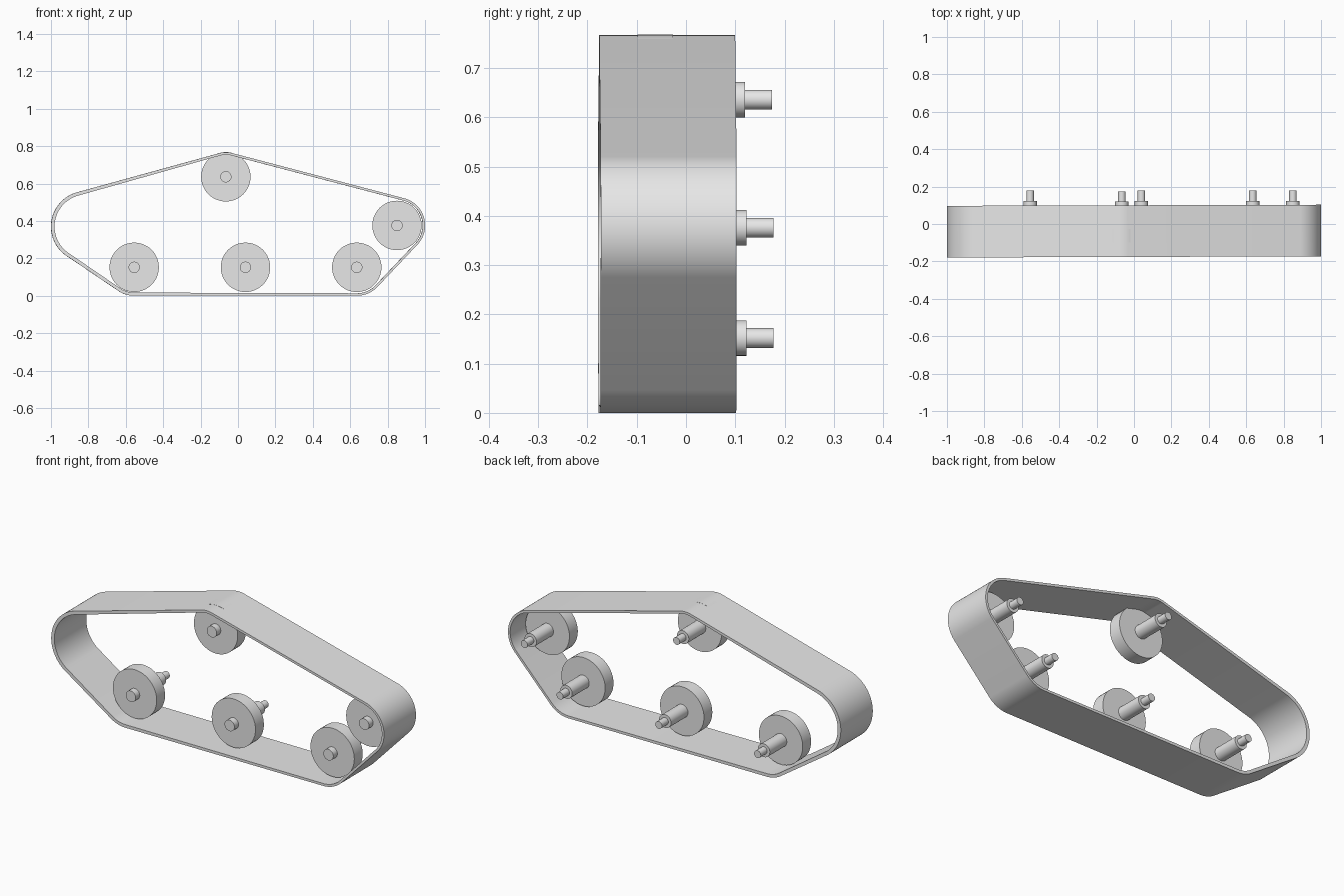
import bpy, bmesh, math

cube = bpy.data.objects.get("Cube")
if cube:
    bpy.data.objects.remove(cube, do_unlink=True)

grey = bpy.data.materials.new("plain grey")
grey.use_nodes = True
grey.diffuse_color = (0.8, 0.8, 0.8, 1)
grey.node_tree.nodes["Principled BSDF"].inputs["Base Color"].default_value = (0.8, 0.8, 0.8, 1)


def finish(bm, name):
    bmesh.ops.recalc_face_normals(bm, faces=bm.faces)
    mesh = bpy.data.meshes.new(name)
    bm.to_mesh(mesh)
    bm.free()
    obj = bpy.data.objects.new(name, mesh)
    bpy.context.collection.objects.link(obj)
    mesh.materials.append(grey)
    bpy.ops.object.select_all(action="DESELECT")
    obj.select_set(True)
    bpy.context.view_layer.objects.active = obj
    bpy.ops.object.shade_smooth_by_angle(angle=math.radians(30))
    return obj


def turned(name, profile, x, z, sides=48):
    """Solid of revolution about y from (radius, y) pairs, with closed ends."""
    bm = bmesh.new()
    rings = []
    for r, y in profile:
        angles = [math.tau * i / sides for i in range(sides)]
        rings.append([bm.verts.new((x + r * math.cos(a), y, z + r * math.sin(a))) for a in angles])
    for a, b in zip(rings, rings[1:]):
        for i in range(sides):
            j = (i + 1) % sides
            bm.faces.new((a[i], a[j], b[j], b[i]))
    bm.faces.new(rings[0])
    bm.faces.new(rings[-1])
    return finish(bm, name)


# Belt: a band stretched round five circles (x, z, radius)
circles = [(-0.81, 0.37, 0.19), (-0.065, 0.636, 0.131), (0.85, 0.376, 0.15),
           (0.635, 0.152, 0.152), (-0.555, 0.152, 0.152)]
STEPS = 180
bm = bmesh.new()
loops = []
for i in range(STEPS):
    a = math.tau * i / STEPS
    nx, nz = math.cos(a), math.sin(a)
    cx, cz, r = max(circles, key=lambda c: c[0] * nx + c[1] * nz + c[2])
    thick = 0.013 + 0.007 * max(0, -cx)
    outer, inner = r, r - thick
    loops.append([bm.verts.new((cx + d * nx, y, cz + d * nz))
                  for d, y in ((outer, -0.176), (outer, 0.1), (inner, 0.1), (inner, -0.176))])
for i in range(STEPS):
    a, b = loops[i], loops[(i + 1) % STEPS]
    for k in range(4):
        m = (k + 1) % 4
        bm.faces.new((a[k], a[m], b[m], b[k]))
belt = finish(bm, "track_belt")
belt.rotation_euler.z = 0.003

# Wheels, each with a front hub, a rear axle and a thinner axle tip
wheels = {"rear_road_wheel": (-0.555, 0.152, 0), "middle_road_wheel": (0.04, 0.152, 0),
          "front_road_wheel": (0.635, 0.152, 0), "drive_wheel": (0.85, 0.376, 0),
          "return_wheel": (-0.065, 0.636, -0.003)}
for name, (x, z, dy) in wheels.items():
    shape = [(0.03, -0.13), (0.03, -0.095), (0.132, -0.095), (0.132, -0.023),
             (0.036, -0.023), (0.036, 0.123), (0.02, 0.123), (0.02, 0.178)]
    turned(name, [(r, y + dy) for r, y in shape], x, z)
